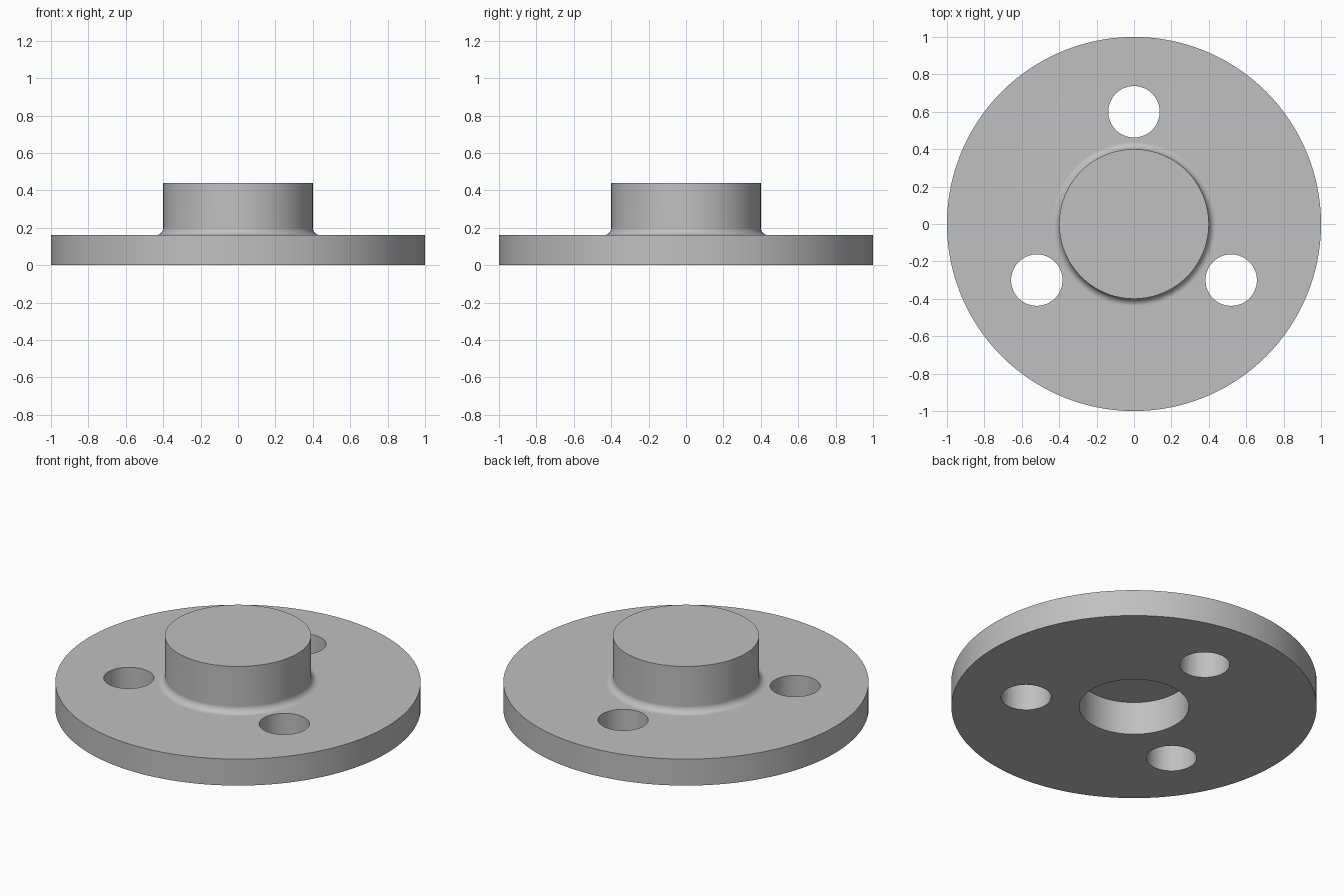
import bpy, bmesh, math
from mathutils import Matrix, Vector

SEGMENTS = 128
FLANGE_R, FLANGE_H = 1.0, 0.16
BOSS_R, BOSS_TOP = 0.4, 0.44
BORE_R, BORE_DEPTH = 0.3, 0.2
FILLET = 0.04
HOLE_R, HOLE_CIRCLE, HOLES = 0.1375, 0.6, 3

default_cube = bpy.data.objects.get("Cube")
if default_cube:
    bpy.data.objects.remove(default_cube, do_unlink=True)

grey = bpy.data.materials.new("plain grey")
grey.use_nodes = True
colour = (0.53, 0.53, 0.53, 1)
grey.diffuse_color = colour
grey.node_tree.nodes["Principled BSDF"].inputs["Base Color"].default_value = colour


def add_object(name, bm):
    bmesh.ops.recalc_face_normals(bm, faces=bm.faces)
    mesh = bpy.data.meshes.new(name)
    bm.to_mesh(mesh)
    bm.free()
    mesh.materials.append(grey)
    obj = bpy.data.objects.new(name, mesh)
    bpy.context.collection.objects.link(obj)
    return obj


def lathe(name, profile):
    """Revolve an (r, z) profile about the z axis."""
    bm = bmesh.new()
    verts = [bm.verts.new((r, 0, z)) for r, z in profile]
    edges = [bm.edges.new(pair) for pair in zip(verts, verts[1:])]
    bmesh.ops.spin(bm, geom=verts + edges, cent=(0, 0, 0), axis=(0, 0, 1),
                   angle=math.tau, steps=SEGMENTS)
    bmesh.ops.remove_doubles(bm, verts=bm.verts, dist=0.0001)
    return add_object(name, bm)


# Flange and boss with a concave fillet between them and a blind bore below
fillet = []
for i in range(9):
    a = math.pi / 2 * i / 8
    fillet.append((BOSS_R + FILLET * (1 - math.sin(a)),
                   FLANGE_H + FILLET * (1 - math.cos(a))))
profile = [(0, BORE_DEPTH), (BORE_R, BORE_DEPTH), (BORE_R, 0),
           (FLANGE_R, 0), (FLANGE_R, FLANGE_H), *fillet,
           (BOSS_R, BOSS_TOP), (0, BOSS_TOP)]
flange = lathe("hub_flange", profile)

# Bolt holes, evenly spaced with one at the back
bm = bmesh.new()
for i in range(HOLES):
    a = math.pi / 2 + math.tau * i / HOLES
    centre = Vector((math.cos(a), math.sin(a), 0)) * HOLE_CIRCLE
    centre.z = FLANGE_H / 2
    bmesh.ops.create_cone(bm, cap_ends=True, segments=64, radius1=HOLE_R,
                          radius2=HOLE_R, depth=FLANGE_H * 2,
                          matrix=Matrix.Translation(centre))
cutter = add_object("bolt_hole_cutter", bm)
cutter.hide_render = True

bpy.context.view_layer.objects.active = flange
for obj in bpy.context.selected_objects:
    obj.select_set(False)
flange.select_set(True)
cut = flange.modifiers.new("bolt holes", 'BOOLEAN')
cut.operation = 'DIFFERENCE'
cut.solver = 'EXACT'
cut.object = cutter
bpy.ops.object.modifier_apply(modifier=cut.name)
bpy.data.objects.remove(cutter, do_unlink=True)

# Smooth round walls, crisp rims and flat caps
bpy.ops.object.shade_smooth_by_angle(angle=math.radians(30))
normals = flange.modifiers.new("flat caps", 'WEIGHTED_NORMAL')
normals.keep_sharp = True
